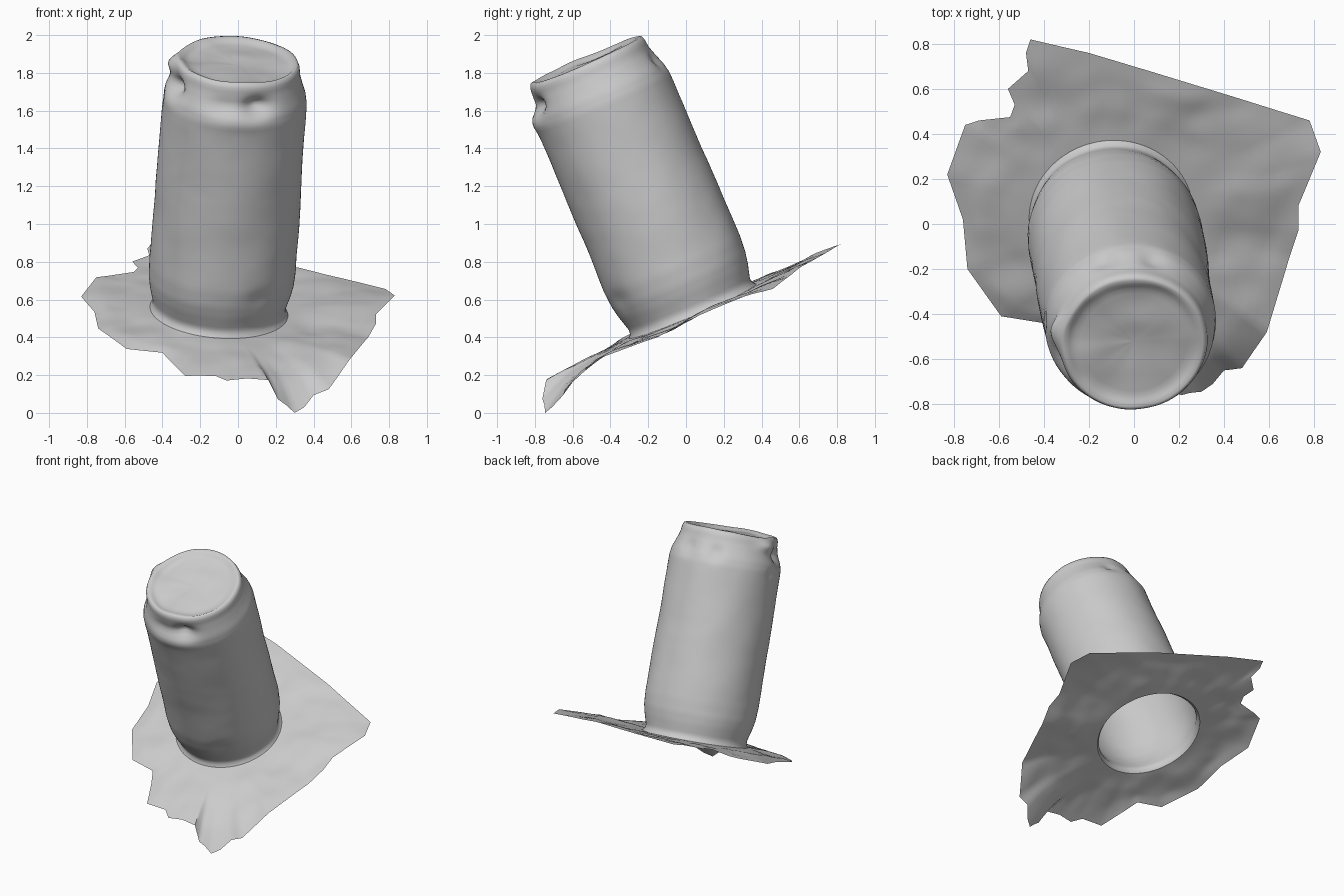
import bpy, bmesh
from math import cos, sin, pi, exp, atan2, radians, ceil
from mathutils import Vector, noise

if "Cube" in bpy.data.objects:
    bpy.data.objects.remove(bpy.data.objects["Cube"])

# Tilted axis frame shared by can and ground sheet
BASE, TOP = Vector((-0.10, 0.03, 0.55)), Vector((0.0, -0.53, 1.865))
U = (TOP - BASE).normalized()
E2 = U.cross(Vector((1, 0, 0))).normalized()
E1 = E2.cross(U)
FOOT = (0.366, -0.012)  # radius and height where can and sheet meet


def on_axis(a, r, s):
    return BASE + E1 * (r * cos(a)) + E2 * (r * sin(a)) + U * s


def wrap(d):
    return (d + pi) % (2 * pi) - pi


def loft(name, rows, tip=None):
    """Skin closed rings of points; optionally close the last one with a tip."""
    bm = bmesh.new()
    rings = [[bm.verts.new(p) for p in row] for row in rows]
    n = len(rings[0])
    for lo, hi in zip(rings, rings[1:]):
        for i in range(n):
            j = (i + 1) % n
            bm.faces.new((lo[i], lo[j], hi[j], hi[i]))
    if tip:
        t = bm.verts.new(tip)
        for i in range(n):
            bm.faces.new((rings[-1][i], rings[-1][(i + 1) % n], t))
    mesh = bpy.data.meshes.new(name)
    bm.to_mesh(mesh)
    bm.free()
    ob = bpy.data.objects.new(name, mesh)
    bpy.context.collection.objects.link(ob)
    bpy.context.view_layer.objects.active = ob
    ob.select_set(True)
    bpy.ops.object.shade_smooth_by_angle(angle=radians(60))
    ob.select_set(False)
    return ob


def resample(pts, step):
    out = []
    for a, b in zip(pts, pts[1:]):
        k = max(1, ceil((b - a).length / step))
        out += [a.lerp(b, i / k) for i in range(k)]
    return out + [pts[-1]]


# Can: (radius, height along axis), open underneath, shallow recessed lid
profile = [FOOT, (0.352, 0.006), (0.350, 0.03), (0.358, 0.06), (0.372, 0.11),
           (0.384, 0.17), (0.39, 0.26), (0.388, 0.5), (0.384, 0.8), (0.384, 1.15),
           (0.383, 1.21), (0.374, 1.26), (0.352, 1.32), (0.336, 1.37), (0.330, 1.41),
           (0.320, 1.432), (0.306, 1.436), (0.288, 1.425), (0.26, 1.414), (0.02, 1.410)]
profile = resample([Vector(p) for p in profile], 0.025)

# Crushed spots: angle, height, angular width, height width, depth
dents = [(radians(-72), 1.31, 0.22, 0.045, 0.06), (radians(-100), 1.31, 0.25, 0.045, 0.02),
         (radians(-160), 1.31, 0.22, 0.045, 0.07), (radians(172), 1.38, 0.22, 0.04, -0.04),
         (radians(75), 1.29, 0.15, 0.05, 0.02), (radians(110), 1.28, 0.14, 0.05, 0.02),
         (radians(-90), 1.24, 0.45, 0.05, -0.012), (radians(178), 1.19, 0.08, 0.03, 0.012),
         (radians(-60), 0.2, 0.2, 0.06, 0.01)]


def can_point(a, r, s):
    p = on_axis(a, r, s)
    if s > 1.38:
        s += 0.010 * noise.noise(on_axis(a, 0.3, 1.4) * 6) * min(1, r / 0.3)
    if r > 0.3 and s > 0:
        for da, ds, wa, ws, depth in dents:
            r -= depth * exp(-(wrap(a - da) / wa) ** 2 - ((s - ds) / ws) ** 2)
        r += 0.006 * noise.noise(p * 4) + 0.001 * noise.noise(p * 11)
    elif s > 0:
        s += 0.012 * noise.noise(p * 6) * min(1, r / 0.1)
    return on_axis(a, r, s)


SEG = 112
loft("can_body", [[can_point(2 * pi * i / SEG, r, s) for i in range(SEG)]
                  for r, s in profile], on_axis(0, 0, 1.410))

# Ground sheet: ragged outline (x, y, drop below the sloping plane)
outline = [(0.83, 0.32, 0), (0.78, 0.46, 0.03), (0.33, 0.60, 0), (0.10, 0.67, 0),
           (-0.20, 0.76, 0), (-0.46, 0.82, 0), (-0.48, 0.76, 0), (-0.47, 0.68, 0),
           (-0.56, 0.60, 0), (-0.53, 0.53, 0), (-0.55, 0.475, 0), (-0.69, 0.46, 0.02),
           (-0.75, 0.44, 0.02), (-0.83, 0.22, 0.03), (-0.76, 0.02, 0.02), (-0.74, -0.20, 0.01),
           (-0.59, -0.41, 0.02), (-0.40, -0.44, 0.02), (-0.35, -0.53, 0.03), (-0.28, -0.68, 0.03),
           (-0.12, -0.69, 0.02), (-0.06, -0.74, 0.02), (0.05, -0.73, 0.01), (0.16, -0.74, 0.01),
           (0.21, -0.76, 0.10), (0.25, -0.75, 0.13), (0.30, -0.745, 0.175), (0.35, -0.71, 0.16),
           (0.40, -0.65, 0.12), (0.48, -0.64, 0.09), (0.59, -0.48, 0), (0.69, -0.15, 0.02),
           (0.73, -0.03, 0), (0.73, 0.08, 0), (0.83, 0.32, 0)]


def sheet_z(x, y):
    return 0.515 - 0.04 * x + 0.44 * y


edge = resample([Vector((x, y, sheet_z(x, y) - d)) for x, y, d in outline], 0.035)[:-1]
ROWS = 14
rows = [[] for _ in range(ROWS + 1)]
for p in edge:
    d = p - BASE
    inner = on_axis(atan2(d.dot(E2), d.dot(E1)), *FOOT)
    drop = sheet_z(p.x, p.y) - p.z
    for k in range(ROWS + 1):
        t = k / ROWS
        q = inner.lerp(p, t)
        # keep the sheet flat and let the torn edge droop only near the rim
        q.z += drop * (t - t ** 3)
        amp = min(1, 3 * t) * min(1, 4 * (1 - t) + 0.15)
        q += U * amp * (0.016 * noise.noise(q * 4) + 0.008 * noise.noise(q * 8))
        rows[k].append(q)
loft("ground_sheet", rows[::-1])
